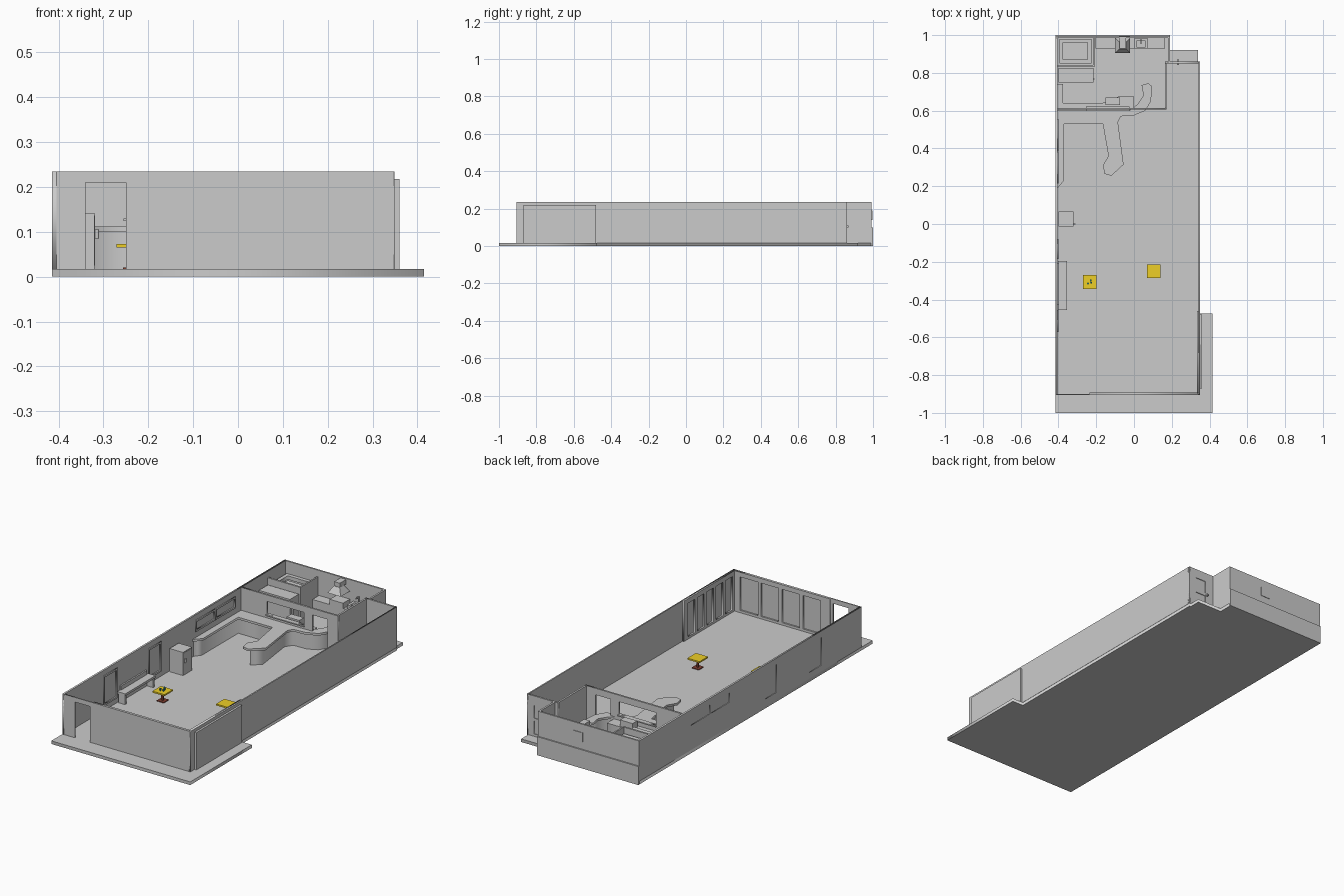
import bpy, bmesh, math
from mathutils import Matrix

if "Cube" in bpy.data.objects:
    bpy.data.objects.remove(bpy.data.objects["Cube"])

F, H = 0.017, 0.235   # floor level, wall height


def material(name, rgb):
    m = bpy.data.materials.new(name)
    m.diffuse_color = (*rgb, 1)
    m.use_nodes = True
    m.node_tree.nodes["Principled BSDF"].inputs["Base Color"].default_value = m.diffuse_color
    return m


YELLOW = material("yellow_top", (0.85, 0.62, 0.02))
BROWN = material("brown_base", (0.22, 0.05, 0.03))
TEAL = material("teal_vase", (0.03, 0.3, 0.36))


def finish(name, bm, mat=None):
    bmesh.ops.recalc_face_normals(bm, faces=bm.faces)
    me = bpy.data.meshes.new(name)
    bm.to_mesh(me)
    bm.free()
    ob = bpy.data.objects.new(name, me)
    bpy.context.collection.objects.link(ob)
    if mat:
        me.materials.append(mat)
    return ob


def box(name, x0, x1, y0, y1, z0, z1, mat=None):
    bm = bmesh.new()
    bmesh.ops.create_cube(bm, size=1, matrix=Matrix.Translation(
        ((x0 + x1) / 2, (y0 + y1) / 2, (z0 + z1) / 2)) @ Matrix.Diagonal((x1 - x0, y1 - y0, z1 - z0, 1)))
    return finish(name, bm, mat)


def cylinder(name, x, y, z0, z1, r1, r2, mat=None, n=16):
    bm = bmesh.new()
    bmesh.ops.create_cone(bm, cap_ends=True, segments=n, radius1=r1, radius2=r2, depth=z1 - z0,
                          matrix=Matrix.Translation((x, y, (z0 + z1) / 2)))
    return finish(name, bm, mat)


def sheet(name, loops, a, b, axis="z"):
    """Fill an outline (with holes) and extrude it from a to b along an axis."""
    cu = bpy.data.curves.new(name, "CURVE")
    cu.dimensions, cu.fill_mode, cu.extrude = "2D", "BOTH", (b - a) / 2
    for pts in loops:
        sp = cu.splines.new("POLY")
        sp.points.add(len(pts) - 1)
        for p, (u, v) in zip(sp.points, pts):
            p.co = (u, v, 0, 1)
        sp.use_cyclic_u = True
    tmp = bpy.data.objects.new(name + "_curve", cu)
    bpy.context.collection.objects.link(tmp)
    me = bpy.data.meshes.new_from_object(tmp.evaluated_get(bpy.context.evaluated_depsgraph_get()))
    bpy.data.objects.remove(tmp)
    bm = bmesh.new()
    bm.from_mesh(me)
    bmesh.ops.remove_doubles(bm, verts=bm.verts, dist=1e-5)
    c = (a + b) / 2
    for v in bm.verts:
        u, w, d = v.co
        v.co = {"z": (u, w, c + d), "y": (u, c + d, w), "x": (c + d, u, w)}[axis]
    return finish(name, bm)


def rect(u0, u1, v0, v1):
    return [(u0, v0), (u1, v0), (u1, v1), (u0, v1)]


# floor slab with front terrace and back step
sheet("floor_slab", [[(-.415, -1), (.415, -1), (.415, -.475), (.348, -.475), (.348, .86), (.34, .86),
                      (.34, .92), (.19, .92), (.19, .99), (-.415, .99)]], 0, F)

# left wall with windows
tall = [(-.565, -.46), (-.18, -.085)]
high = [(.22, .375), (.39, .55)]
holes = [rect(a, b, .05, .2) for a, b in tall] + [rect(a, b, .15, .2) for a, b in high]
sheet("left_wall", [rect(-.905, .99, F, H)] + holes, -.415, -.405, "x")
for i, (a, b) in enumerate(tall + high):
    z = .05 if i < 2 else .15
    box("window_pane", -.412, -.408, a, b, z, .2)
    sheet("window_frame", [rect(a - .006, b + .006, z - .006, .206), rect(a + .004, b - .004, z + .004, .196)],
          -.407, -.401, "x")

# front wall with doorway, lined inside with window bays
door = [(-.34, F), (-.34, .21), (-.25, .21), (-.25, F)]
sheet("front_wall", [[(-.415, F)] + door + [(.348, F), (.348, H), (-.415, H)]], -.905, -.899, "y")
sheet("front_window_bays", [rect(-.235, .34, F, H)] +
      [rect(-.18 + i * .125, -.075 + i * .125, .03, .21) for i in range(4)], -.899, -.891, "y")

# right wall, inner bays and outer glazing panel
sheet("right_wall", [rect(-.905, .86, F, H)], .342, .349, "x")
sheet("right_window_bays", [rect(-.891, -.46, F, H)] +
      [rect(-.872 + i * .08, -.815 + i * .08, .03, .21) for i in range(5)], .334, .342, "x")
box("right_outer_glazing", .349, .36, -.87, -.48, F, .218)

# back walls, stepped at mid height
box("back_wall_lower", -.415, .19, .988, 1, 0, .1)
box("back_wall_upper", -.415, .19, .984, .993, .1, H)
box("back_vent", -.08, -.02, .99, .996, .14, .19)
box("back_side_wall", .18, .19, .85, .99, F, H)
sheet("hall_back_wall", [[(.163, F), (.22, F), (.22, .2), (.325, .2), (.325, F), (.349, F), (.349, H), (.163, H)]],
      .85, .86, "y")
sheet("back_door", [rect(.22, .325, F, .2), rect(.24, .305, .03, .1), rect(.24, .305, .115, .185)], .852, .86, "y")
box("back_door_panel", .22, .325, .853, .856, F, .2)
for y in (.846, .865):
    box("back_door_knob", .228, .238, y - .005, y + .005, .1, .11)

# kitchen partition with serving hatch and doorway
sheet("kitchen_wall", [[(-.405, F), (.02, F), (.02, .2), (.11, .2), (.11, F), (.173, F), (.173, H), (-.405, H)],
                       rect(-.25, -.03, .13, .2)], .605, .615, "y")
box("kitchen_side_wall", .163, .173, .615, .85, F, H)
box("hatch_shelf", -.255, -.025, .597, .623, .124, .13)

# winding bar counter
top = [(-.405, .19), (-.37, .23), (-.37, .53), (-.165, .53), (-.135, .36), (-.165, .31), (-.155, .265),
       (-.12, .255), (-.055, .315), (-.085, .54), (-.07, .57), (0, .575), (.06, .6), (.09, .65), (.095, .73),
       (.075, .745), (.04, .735), (.05, .68), (.02, .635), (-.02, .604), (-.405, .604)]
body = [(-.405, .2), (-.38, .235), (-.38, .545), (-.15, .545), (-.118, .36), (-.145, .31), (-.12, .275),
        (-.075, .32), (-.105, .545), (-.08, .585), (0, .588), (.05, .612), (.078, .655), (.08, .73),
        (.055, .73), (.06, .67), (.02, .625), (-.02, .604), (-.405, .604)]
sheet("bar_counter_top", [top], .1, .112)
sheet("bar_counter_body", [body], F, .1)

# kitchen store room and cupboards
box("store_partition", -.405, -.21, .832, .842, F, .2)
box("store_side_wall", -.218, -.21, .842, .985, F, .2)
sheet("store_shelf_rim", [rect(-.395, -.225, .85, .98), rect(-.375, -.245, .87, .96)], .15, .17)
box("store_shelf", -.375, -.245, .87, .96, F, .145)
box("tall_cupboard", -.4, -.215, .75, .826, F, .165)
box("cupboard_handle", -.215, -.208, .765, .77, .08, .13)

# kitchen worktops
sheet("front_worktop", [[(-.405, .615), (0, .615), (0, .675), (-.08, .675), (-.17, .64), (-.375, .64),
                         (-.375, .74), (-.405, .74)]], F, .1)
box("front_worktop_box", -.15, -.075, .63, .67, .1, .135)
box("back_worktop", -.205, .163, .928, .985, F, .1)

# stove with hood, sink with tap
box("stove", -.1, -.02, .925, .984, .1, .13)
bm = bmesh.new()
bmesh.ops.create_cone(bm, cap_ends=True, segments=4, radius1=.056, radius2=.025, depth=.035,
                      matrix=Matrix.Translation((-.06, .945, .19)) @ Matrix.Rotation(math.pi / 4, 4, "Z"))
finish("stove_hood", bm)
box("hood_duct", -.077, -.043, .93, .984, .205, .23)
sheet("sink_rim", [rect(0, .075, .93, .983), rect(.014, .061, .938, .97)], .1, .125)
cylinder("sink_tap", .037, .976, .125, .16, .004, .004)
box("tap_spout", .034, .04, .952, .978, .156, .162)

# drinks cabinet on the left wall
box("cabinet", -.4, -.32, -.012, .065, F, .142)
box("cabinet_door", -.322, -.319, -.008, .061, .025, .137)
cylinder("cabinet_handle", -.315, 0, .085, .105, .005, .005, None, 12)

# side bench on the left wall
box("bench_top", -.402, -.355, -.455, -.195, .066, .078)
box("bench_back", -.405, -.397, -.43, -.21, F, .1)
for y in (-.45, -.21):
    box("bench_leg", -.4, -.36, y, y + .012, F, .066)

# two dining tables
for x, y in ((-.235, -.307), (.105, -.25)):
    box("table_top", x - .036, x + .036, y - .036, y + .036, .065, .073, YELLOW)
    box("table_post", x - .005, x + .005, y - .005, y + .005, .02, .065, BROWN)
    box("table_foot", x - .021, x + .021, y - .021, y + .021, F, .021, BROWN)

# small items on the first table
for dx, dy, h in ((-.008, -.008, .012), (.006, .008, .016), (.008, -.004, .01)):
    cylinder("table_item", -.235 + dx, -.307 + dy, .073, .073 + h, .004, .005, TEAL, 10)
